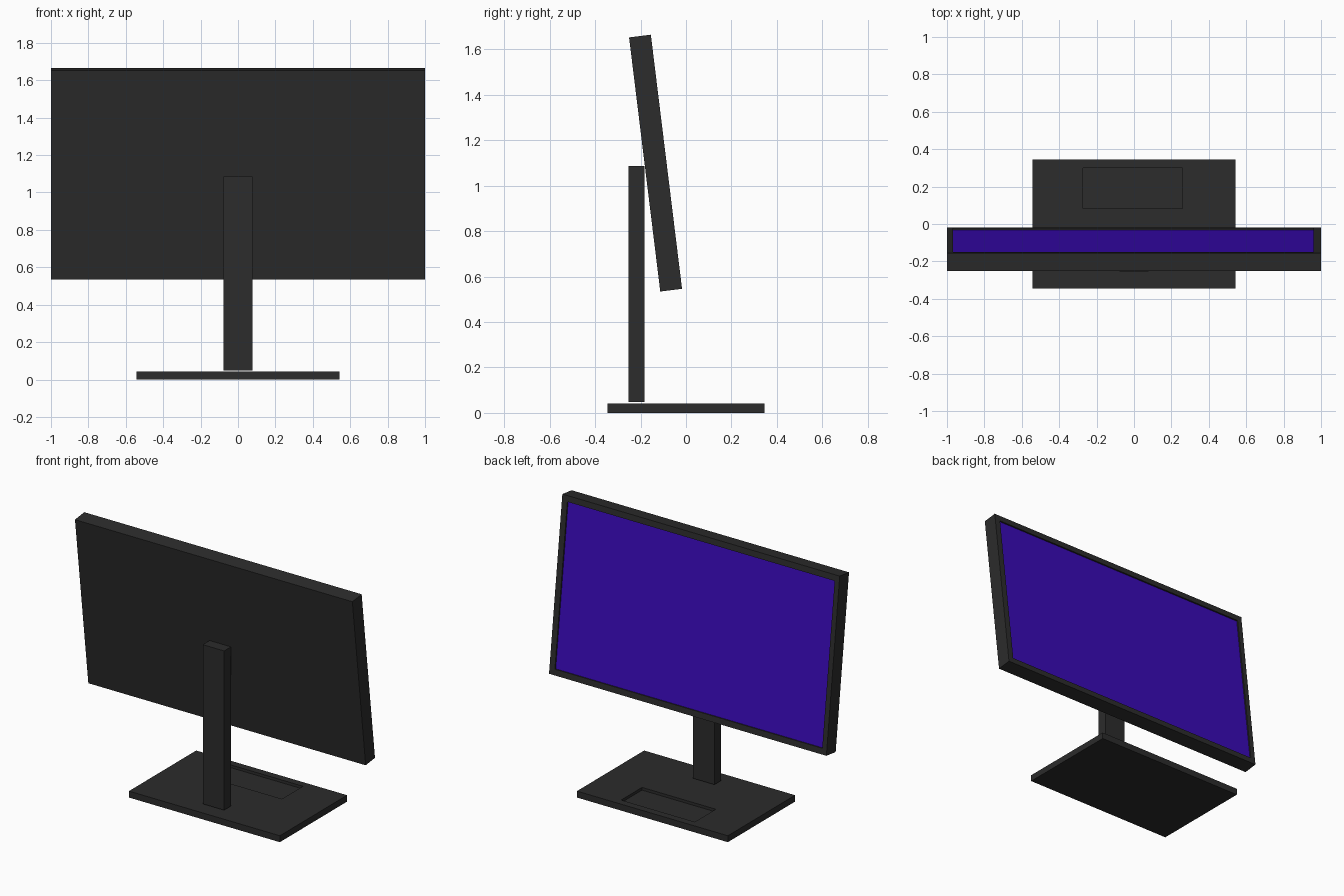
import bpy, bmesh, math
from mathutils import Matrix, Vector

if "Cube" in bpy.data.objects:
    bpy.data.objects.remove(bpy.data.objects["Cube"])


def material(name, color):
    m = bpy.data.materials.new(name)
    m.diffuse_color = color
    m.use_nodes = True
    m.node_tree.nodes["Principled BSDF"].inputs["Base Color"].default_value = m.diffuse_color
    return m


casing = material("dark_casing", (0.025, 0.025, 0.025, 1))
glow = material("screen_violet", (0.041, 0.003, 0.48, 1))


def slab(name, size, location, tilt=0.0, pocket=None, pocket_mat=None):
    """Box; pocket = (width, height, x offset, y offset, depth) sunk into local +z face."""
    bm = bmesh.new()
    bmesh.ops.create_cube(bm, size=1, matrix=Matrix.Diagonal((*size, 1)))
    me = bpy.data.meshes.new(name)
    me.materials.append(casing)
    if pocket:
        w, h, ox, oy, depth = pocket
        top = max(bm.faces, key=lambda f: f.calc_center_median().z)
        # rim around the pocket
        bmesh.ops.inset_region(bm, faces=[top], thickness=min(size[0], size[1]) * 0.03)
        for v in top.verts:
            v.co.x = math.copysign(w / 2, v.co.x) + ox
            v.co.y = math.copysign(h / 2, v.co.y) + oy
        # pocket walls and floor
        floor = bmesh.ops.extrude_discrete_faces(bm, faces=[top])["faces"][0]
        bmesh.ops.translate(bm, verts=floor.verts, vec=Vector((0, 0, -depth)))
        if pocket_mat:
            me.materials.append(pocket_mat)
            floor.material_index = 1
    bmesh.ops.recalc_face_normals(bm, faces=bm.faces)
    bm.to_mesh(me)
    bm.free()
    ob = bpy.data.objects.new(name, me)
    bpy.context.collection.objects.link(ob)
    ob.location = location
    ob.rotation_euler.x = tilt
    return ob


# Base plate with a shallow tray
slab("base_plate", (1.088, 0.692, 0.042), (0, 0, 0.021),
     pocket=(0.532, 0.216, -0.007, 0.191, 0.018))

# Upright stand, just clear of the base
slab("stand_column", (0.154, 0.07, 1.038), (0, -0.218, 0.567))

# Display panel leaning back, with the screen recessed in its +y face
slab("display_panel", (2.0, 1.127, 0.0966), (0, -0.134, 1.0995),
     tilt=math.radians(-90 + 7), pocket=(1.928, 1.05, -0.003, 0, 0.009), pocket_mat=glow)
